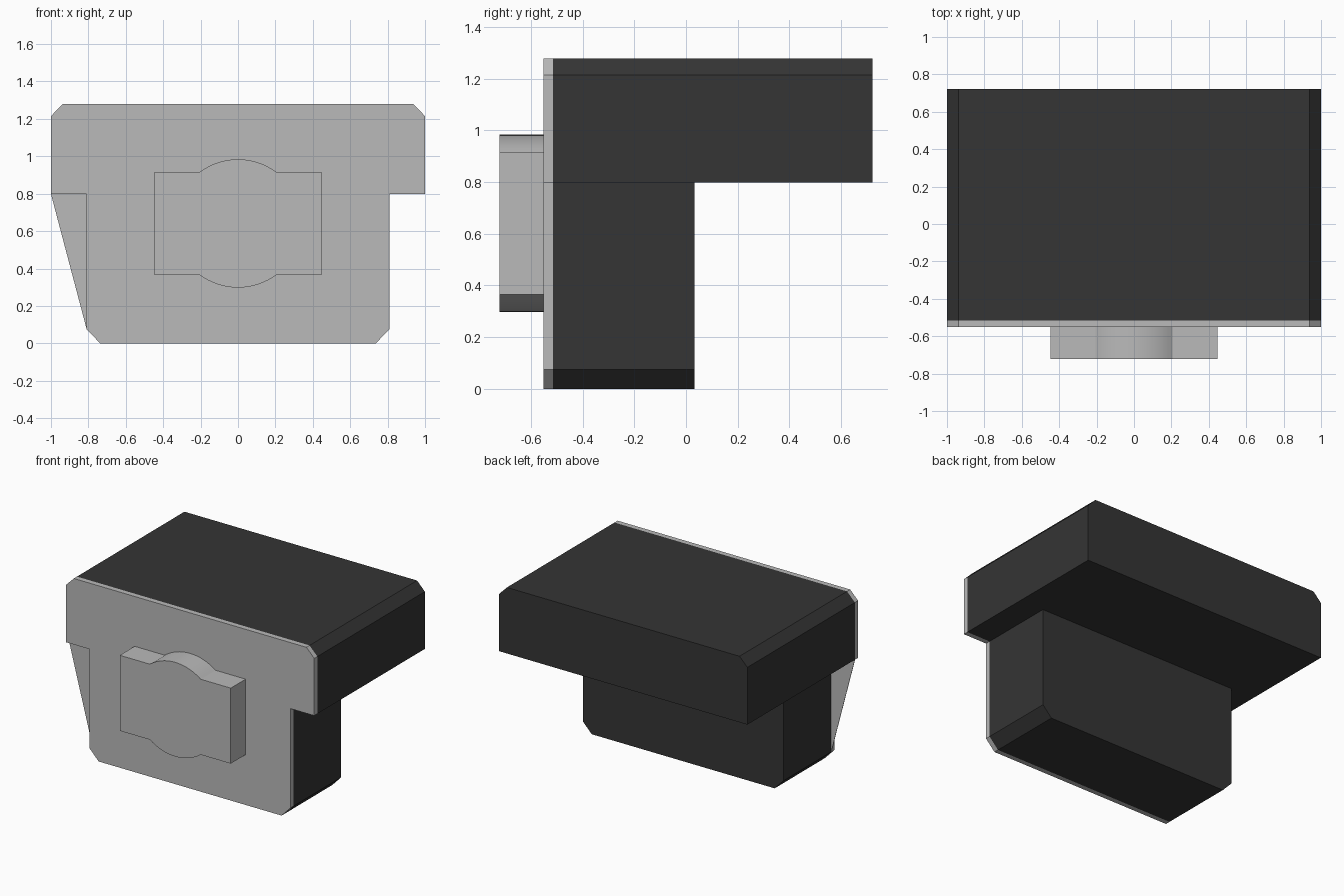
import bpy
import bmesh
import math

cube = bpy.data.objects.get("Cube")
if cube:
    bpy.data.objects.remove(cube, do_unlink=True)


def material(name, value):
    mat = bpy.data.materials.new(name)
    mat.use_nodes = True
    colour = (value, value, value, 1.0)
    mat.diffuse_color = colour
    mat.node_tree.nodes["Principled BSDF"].inputs["Base Color"].default_value = colour
    return mat


grey = material("light_grey", 0.49)
dark = material("charcoal", 0.035)


def prism(name, profile, y0, y1, mat, smooth=False):
    """Extrude an (x, z) outline from y0 to y1."""
    bm = bmesh.new()
    face = bm.faces.new([bm.verts.new((x, y0, z)) for x, z in profile])
    ext = bmesh.ops.extrude_face_region(bm, geom=[face])
    moved = [v for v in ext["geom"] if isinstance(v, bmesh.types.BMVert)]
    bmesh.ops.translate(bm, verts=moved, vec=(0, y1 - y0, 0))
    bmesh.ops.recalc_face_normals(bm, faces=bm.faces)
    mesh = bpy.data.meshes.new(name)
    bm.to_mesh(mesh)
    bm.free()
    mesh.materials.append(mat)
    obj = bpy.data.objects.new(name, mesh)
    bpy.context.collection.objects.link(obj)
    if smooth:
        bpy.ops.object.select_all(action="DESELECT")
        obj.select_set(True)
        bpy.context.view_layer.objects.active = obj
        bpy.ops.object.shade_smooth_by_angle(angle=math.radians(25))
    return obj


def mirrored(half):
    """Close a right-hand outline, listed bottom to top, with its mirror."""
    return half + [(-x, z) for x, z in reversed(half)]


# Shared outline dimensions
TOP, TOP_CUT, STEP, LOW_CUT = 1.279, 1.215, 0.798, 0.075
WIDE, WIDE_CUT, NARROW, NARROW_CUT = 1.0, 0.937, 0.809, 0.737
FRONT, SEAM = -0.551, -0.515

lower = [(NARROW_CUT, 0), (NARROW, LOW_CUT), (NARROW, STEP)]
upper = [(WIDE, STEP), (WIDE, TOP_CUT), (WIDE_CUT, TOP)]

# Dark body: deep upper block over a shallower lower block
prism("upper_body", mirrored(upper), SEAM, 0.722, dark)
prism("lower_body", mirrored(lower), SEAM, 0.032, dark)

# Light front plate covering both blocks
prism("front_plate", mirrored(lower + upper), FRONT, SEAM, grey)

# Thin triangular web under the overhang on the right side
prism("side_web", [(-WIDE, STEP), (-NARROW, STEP), (-NARROW, LOW_CUT)],
      SEAM - 0.003, SEAM, grey)

# Front boss: rectangle with circular bulges above and below
MID, RADIUS, HALF_H, HALF_W, STEPS = 0.641, 0.343, 0.275, 0.447, 16
reach = math.acos(HALF_H / RADIUS)
arc = [(RADIUS * math.sin(a), RADIUS * math.cos(a))
       for a in (reach - 2 * reach * i / STEPS for i in range(STEPS + 1))]
top_half = [(HALF_W, HALF_H)] + arc + [(-HALF_W, HALF_H)]
boss = [(x, MID + z) for x, z in top_half] + [(-x, MID - z) for x, z in top_half]
prism("front_boss", boss, -0.722, FRONT, grey, smooth=True)
